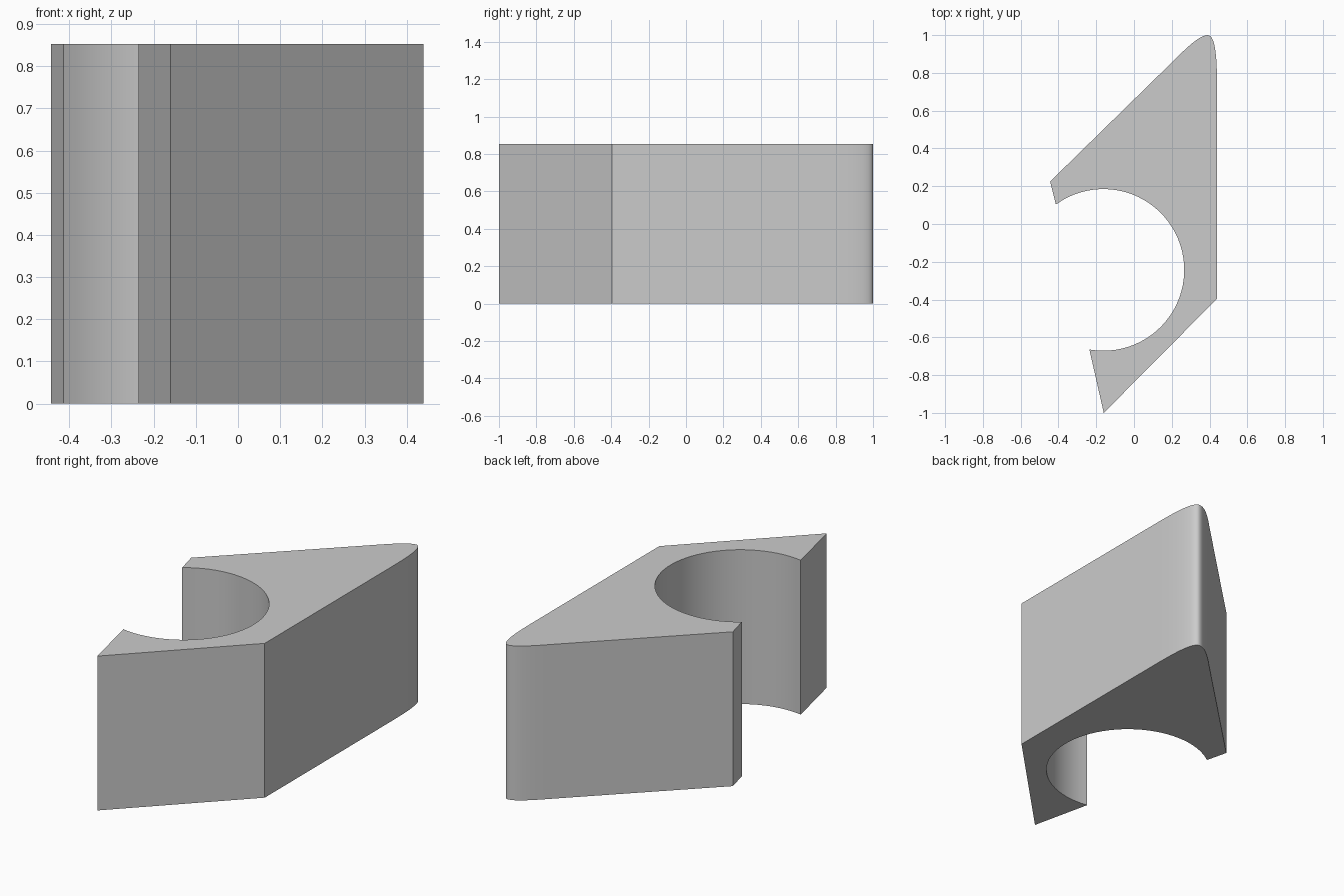
import bpy, bmesh, math
from mathutils import Vector

cube = bpy.data.objects.get("Cube")
if cube:
    bpy.data.objects.remove(cube, do_unlink=True)

HEIGHT = 0.853
CENTRE, RADIUS = Vector((-0.162, -0.243)), 0.428

# Single plain grey material
grey = bpy.data.materials.new("plain grey")
grey.use_nodes = True
colour = (0.6, 0.6, 0.6, 1)
grey.diffuse_color = colour
grey.node_tree.nodes["Principled BSDF"].inputs["Base Color"].default_value = colour


def bezier(a, b, c, d, steps):
    """Points along a cubic curve, both ends included."""
    a, b, c, d = map(Vector, (a, b, c, d))
    pts = []
    for i in range(steps + 1):
        t = i / steps
        s = 1 - t
        pts.append(a * s**3 + b * 3 * s * s * t + c * 3 * s * t * t + d * t**3)
    return pts


def arc(start, end, steps):
    """Points along the round bore, angles in degrees."""
    pts = []
    for i in range(steps + 1):
        a = math.radians(start + (end - start) * i / steps)
        pts.append(CENTRE + RADIUS * Vector((math.cos(a), math.sin(a))))
    return pts


# Outline: straight flanks, rounded tip, then the open bore
outline = [Vector((-0.16, -1.0)), Vector((0.44, -0.395))]
outline += bezier((0.44, 0.70), (0.44, 0.86), (0.435, 1.0), (0.39, 1.0), 12)
outline += bezier((0.39, 1.0), (0.345, 1.0), (0.27, 0.925), (0.20, 0.855), 10)[1:]
outline.append(Vector((-0.444, 0.225)))
outline += arc(126, -100, 48)

# Extrude the outline into a solid block
bm = bmesh.new()
base = bm.faces.new([bm.verts.new((p.x, p.y, 0)) for p in outline])
lifted = bmesh.ops.extrude_face_region(bm, geom=[base], use_keep_orig=True)
bmesh.ops.translate(bm, vec=(0, 0, HEIGHT),
                    verts=[g for g in lifted["geom"] if isinstance(g, bmesh.types.BMVert)])
bmesh.ops.recalc_face_normals(bm, faces=bm.faces)

mesh = bpy.data.meshes.new("clip_block")
bm.to_mesh(mesh)
bm.free()
mesh.materials.append(grey)
block = bpy.data.objects.new("clip_block", mesh)
bpy.context.collection.objects.link(block)

# Smooth the curved walls, keep the corners crisp
bpy.ops.object.select_all(action="DESELECT")
block.select_set(True)
bpy.context.view_layer.objects.active = block
bpy.ops.object.shade_smooth_by_angle(angle=math.radians(30))
